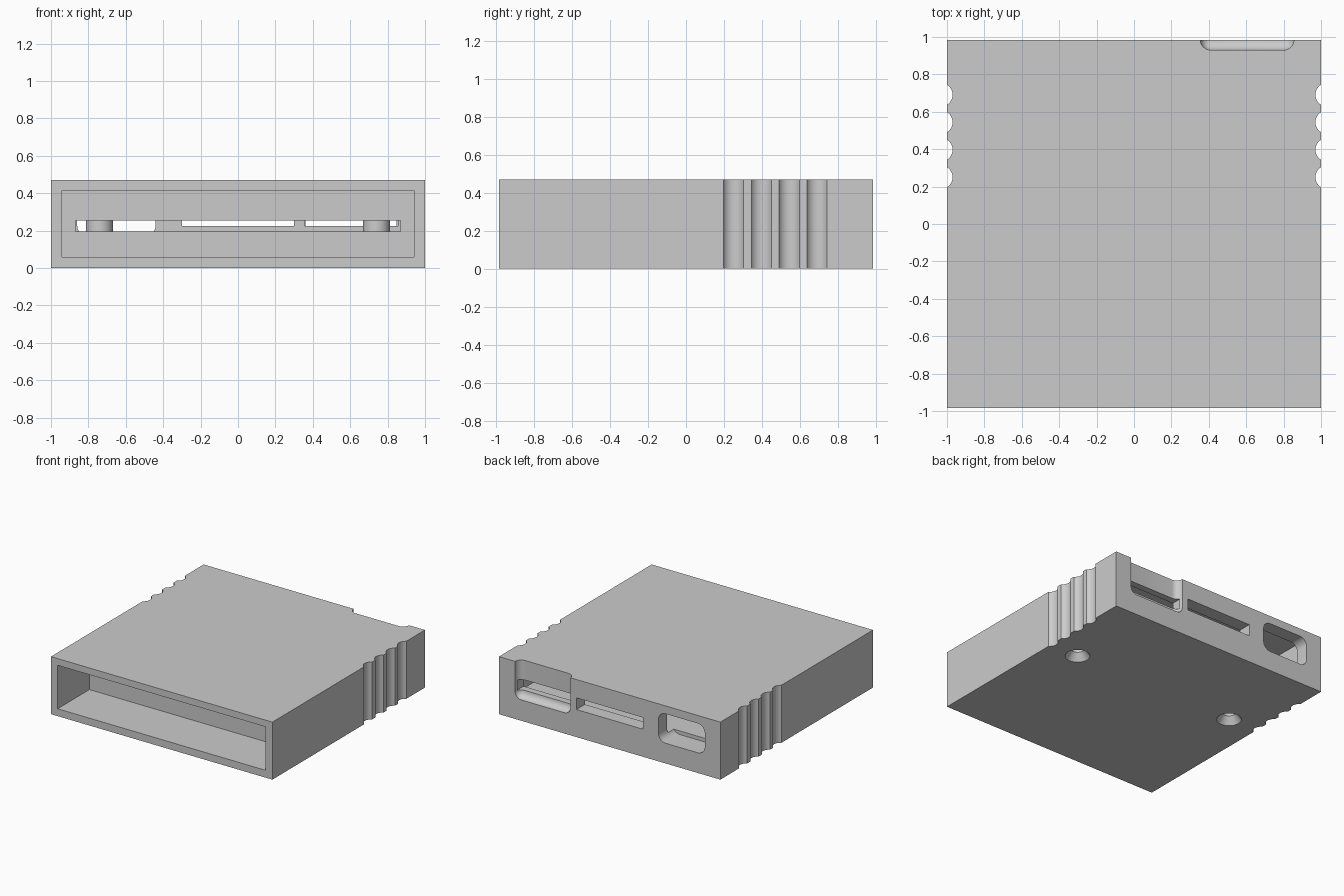
import bpy, bmesh, math
from mathutils import Vector, Matrix

if "Cube" in bpy.data.objects:
    bpy.data.objects.remove(bpy.data.objects["Cube"], do_unlink=True)

grey = bpy.data.materials.new("plain grey")
grey.use_nodes = True
grey.diffuse_color = (0.6, 0.6, 0.6, 1)
grey.node_tree.nodes["Principled BSDF"].inputs["Base Color"].default_value = (0.6, 0.6, 0.6, 1)


def finish(name, bm):
    bmesh.ops.recalc_face_normals(bm, faces=bm.faces[:])
    mesh = bpy.data.meshes.new(name)
    bm.to_mesh(mesh)
    bm.free()
    mesh.materials.append(grey)
    obj = bpy.data.objects.new(name, mesh)
    bpy.context.collection.objects.link(obj)
    return obj


def box(name, low, high, radius=0, axes="xyz"):
    """Box between two corners; edges along the named axes may be rounded."""
    low, high = Vector(low), Vector(high)
    bm = bmesh.new()
    bmesh.ops.create_cube(bm, size=1)
    bmesh.ops.scale(bm, vec=high - low, verts=bm.verts)
    bmesh.ops.translate(bm, vec=(low + high) / 2, verts=bm.verts)
    if radius:
        def along(e):
            d = e.verts[0].co - e.verts[1].co
            return "xyz"[max(range(3), key=lambda i: abs(d[i]))] in axes
        bmesh.ops.bevel(bm, geom=[e for e in bm.edges if along(e)], offset=radius,
                        segments=8, profile=0.5, affect="EDGES")
    return finish(name, bm)


def rod(name, x, y, z1, z2, r1, r2):
    bm = bmesh.new()
    bmesh.ops.create_cone(bm, cap_ends=True, segments=48, radius1=r1, radius2=r2, depth=z2 - z1,
                          matrix=Matrix.Translation((x, y, (z1 + z2) / 2)))
    return finish(name, bm)


def cut(target, cutter):
    cutter.hide_render = True
    mod = target.modifiers.new("cut", "BOOLEAN")
    mod.operation = "DIFFERENCE"
    mod.solver = "EXACT"
    mod.object = cutter
    bpy.ops.object.select_all(action="DESELECT")
    bpy.context.view_layer.objects.active = target
    target.select_set(True)
    bpy.ops.object.modifier_apply(modifier=mod.name)
    bpy.data.objects.remove(cutter, do_unlink=True)


# Outer case
case = box("case", (-1, -0.985, 0), (1, 0.985, 0.47))

# Front bay, then the slot through the partition, then the rear chamber
cut(case, box("front_bay", (-0.94, -1.2, 0.06), (0.94, -0.575, 0.415)))
cut(case, box("rear_chamber", (-0.87, -0.515, 0.195), (0.87, 0.875, 0.415)))
cut(case, box("partition_slot", (-0.87, -0.6, 0.195), (0.87, -0.4, 0.255)))

# Back ports: plug relief with its opening, card slot, rounded port
cut(case, box("plug_relief", (0.355, 0.93, 0.17), (0.855, 1.2, 0.7), 0.055))
cut(case, box("plug_opening", (0.355, 0.8, 0.225), (0.855, 0.96, 0.31)))
cut(case, box("card_slot", (-0.3, 0.8, 0.225), (0.3, 1.2, 0.32)))
cut(case, box("rounded_port", (-0.86, 0.8, 0.165), (-0.44, 1.2, 0.405), 0.065, "y"))

# Screw posts with countersunk holes from below, and finger grooves
for side in (-1, 1):
    post = rod("screw_post", side * 0.74, 0.225, 0.19, 0.42, 0.072, 0.072)
    post.name = "right_screw_post" if side < 0 else "left_screw_post"
    for part in (case, post):
        cut(part, rod("screw_shaft", side * 0.74, 0.225, -0.1, 0.35, 0.05, 0.05))
    cut(case, rod("countersink", side * 0.74, 0.225, -0.01, 0.06, 0.1, 0.05))
    for i in range(4):
        cut(case, rod("grip_groove", side * 1.032, 0.25 + 0.147 * i, -0.1, 0.6, 0.062, 0.062))

# Smooth curved walls, crisp edges
for obj in [o for o in bpy.context.collection.objects if o.name == "case" or "screw_post" in o.name]:
    bpy.ops.object.select_all(action="DESELECT")
    bpy.context.view_layer.objects.active = obj
    obj.select_set(True)
    bpy.ops.object.shade_smooth_by_angle(angle=math.radians(30))
